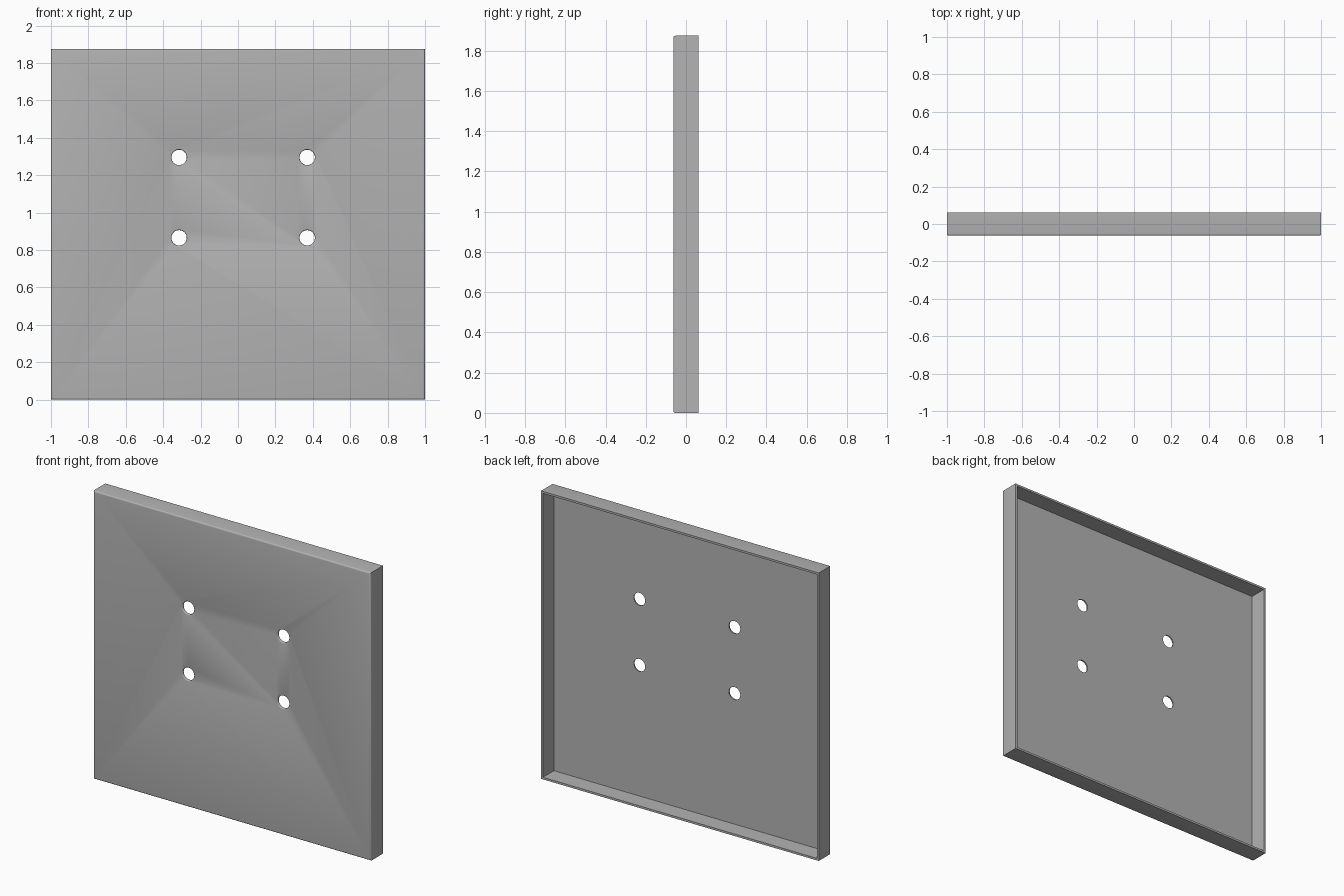
import bpy, bmesh, math

cube = bpy.data.objects.get("Cube")
if cube:
    bpy.data.objects.remove(cube, do_unlink=True)

WIDTH, DEPTH, HEIGHT = 2.0, 0.125, 1.875
WALL, FLOOR, ROUND = 0.019, 0.0125, 0.01
FRONT = -DEPTH / 2

gray = bpy.data.materials.new("plain gray")
gray.use_nodes = True
COLOUR = (0.45, 0.45, 0.45, 1)
gray.diffuse_color = COLOUR
gray.node_tree.nodes["Principled BSDF"].inputs["Base Color"].default_value = COLOUR


def make_object(name, bm):
    bmesh.ops.recalc_face_normals(bm, faces=bm.faces)
    mesh = bpy.data.meshes.new(name)
    bm.to_mesh(mesh)
    bm.free()
    mesh.materials.append(gray)
    obj = bpy.data.objects.new(name, mesh)
    bpy.context.collection.objects.link(obj)
    return obj


# Shallow cover: a box hollowed from the back, with rounded front edges
bm = bmesh.new()
bmesh.ops.create_cube(bm, size=1)
for v in bm.verts:
    v.co = (v.co.x * WIDTH, v.co.y * DEPTH, (v.co.z + 0.5) * HEIGHT)
back = max(bm.faces, key=lambda f: f.calc_center_median().y)
bmesh.ops.inset_region(bm, faces=[back], thickness=WALL)
pocket = bmesh.ops.extrude_discrete_faces(bm, faces=[back])["faces"][0]
for v in pocket.verts:
    v.co.y = FRONT + FLOOR
rim = [e for e in bm.edges if all(v.co.y < FRONT + 0.001 for v in e.verts)]
bmesh.ops.bevel(bm, geom=rim, offset=ROUND, segments=4, profile=0.5,
                affect="EDGES", clamp_overlap=True)
cover = make_object("cover", bm)

# Hole cutters, flared at the front to give each hole a rounded lip
RADIUS, LIP, SIDES = 0.041, 0.006, 32
profile = [(RADIUS + LIP, FRONT - 0.02)]
for i in range(4):
    a = math.radians(30 * i)
    profile.append((RADIUS + LIP * (1 - math.sin(a)), FRONT + LIP * (1 - math.cos(a))))
profile.append((RADIUS, FRONT + 0.05))

bm = bmesh.new()
for x in (-0.315, 0.37):
    for z in (0.865, 1.295):
        rings = []
        for r, y in profile:
            angles = [math.tau * k / SIDES for k in range(SIDES)]
            rings.append([bm.verts.new((x + r * math.cos(a), y, z + r * math.sin(a)))
                          for a in angles])
        for lower, upper in zip(rings, rings[1:]):
            for k in range(SIDES):
                n = (k + 1) % SIDES
                bm.faces.new((lower[k], lower[n], upper[n], upper[k]))
        bm.faces.new(rings[0])
        bm.faces.new(rings[-1])
cutter = make_object("hole_cutter", bm)
cutter.hide_render = True

cut = cover.modifiers.new("holes", "BOOLEAN")
cut.operation = "DIFFERENCE"
cut.solver = "EXACT"
cut.object = cutter

# Apply the cut, then drop the cutter
bpy.context.view_layer.update()
graph = bpy.context.evaluated_depsgraph_get()
cover.data = bpy.data.meshes.new_from_object(cover.evaluated_get(graph))
cover.data.name = "cover"
cover.modifiers.clear()
bpy.data.objects.remove(cutter, do_unlink=True)

# Smooth rounded edges, crisp corners
bpy.ops.object.select_all(action="DESELECT")
cover.select_set(True)
bpy.context.view_layer.objects.active = cover
bpy.ops.object.shade_smooth_by_angle(angle=math.radians(35))
